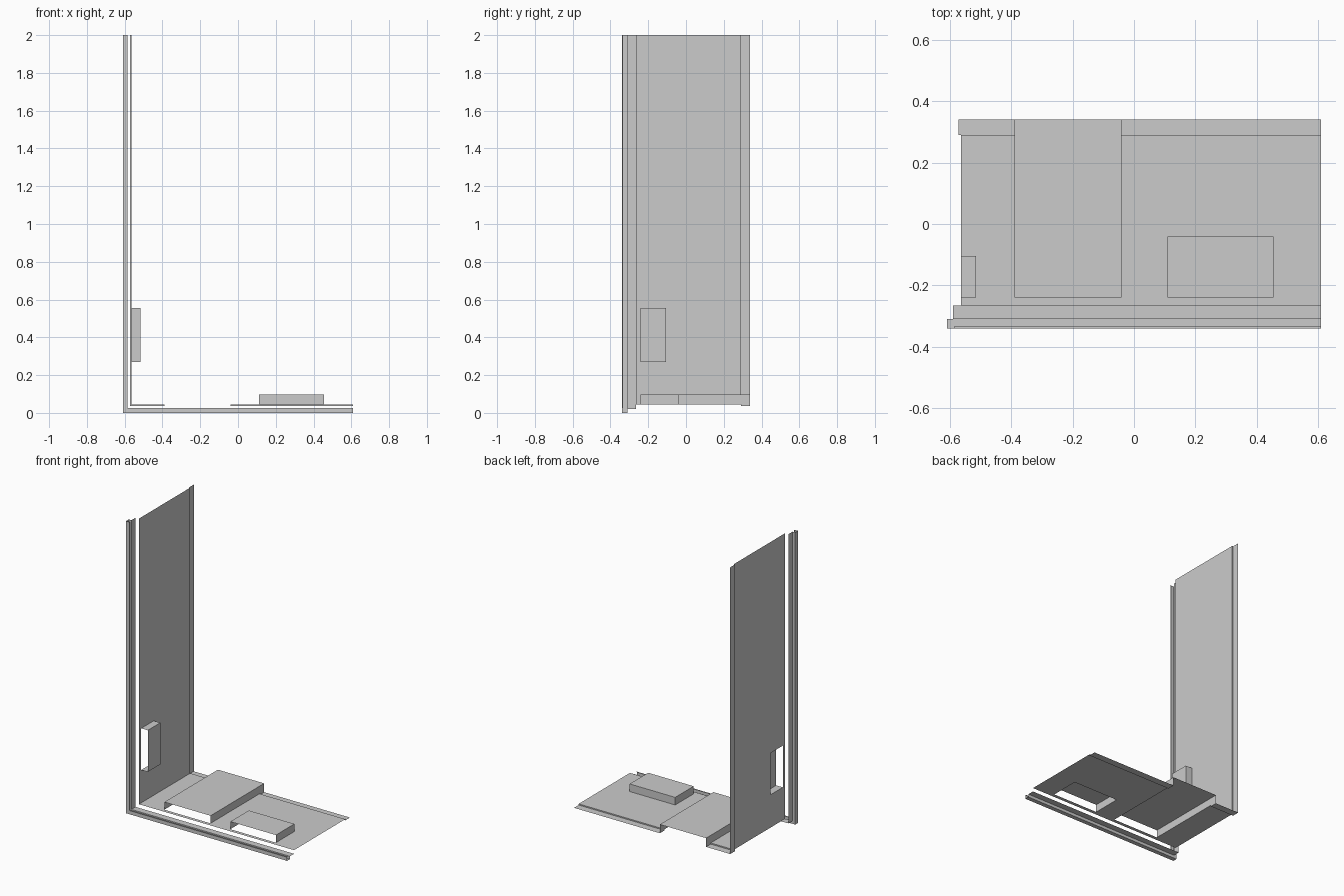
import bpy, bmesh

if "Cube" in bpy.data.objects:
    bpy.data.objects.remove(bpy.data.objects["Cube"])

LEFT, RIGHT, TOP = -0.61, 0.61, 2.0
FRONT, BACK = -0.34, 0.34
PANEL = 0.045      # inset of the main sheet from the outer corner
RAISED = 0.097     # height of the recess tops


def make(name, quads):
    """Build one open-sheet object from a list of quads."""
    bm = bmesh.new()
    for q in quads:
        bm.faces.new([bm.verts.new(p) for p in q])
    bmesh.ops.remove_doubles(bm, verts=bm.verts, dist=1e-4)
    bmesh.ops.recalc_face_normals(bm, faces=bm.faces)
    me = bpy.data.meshes.new(name)
    bm.to_mesh(me)
    bm.free()
    ob = bpy.data.objects.new(name, me)
    bpy.context.collection.objects.link(ob)
    return ob


def sheet(us, vs, holes, place):
    """Grid of quads, leaving out the cells listed as holes."""
    return [[place(us[i], vs[j]), place(us[i + 1], vs[j]),
             place(us[i + 1], vs[j + 1]), place(us[i], vs[j + 1])]
            for i in range(len(us) - 1) for j in range(len(vs) - 1)
            if (i, j) not in holes]


def trim(profile, path):
    """Sweep a (y, inset) profile along stations placed by functions of inset."""
    return [[s(o0, y0), t(o0, y0), t(o1, y1), s(o1, y1)]
            for s, t in zip(path, path[1:])
            for (y0, o0), (y1, o1) in zip(profile, profile[1:])]


def recess(x0, x1, y0, y1, z0, z1, missing):
    """Box with the named sides left open."""
    a, b, c, d = (x0, y0), (x1, y0), (x1, y1), (x0, y1)
    sides = {"front": (a, b), "right": (b, c), "back": (c, d), "left": (d, a)}
    quads = [[(*p, z0), (*q, z0), (*q, z1), (*p, z1)]
             for k, (p, q) in sides.items() if k not in missing]
    for k, z in (("bottom", z0), ("top", z1)):
        if k not in missing:
            quads.append([(*p, z) for p in (a, b, c, d)])
    return quads


def wall_top(o, y):
    return (LEFT + o, y, TOP)


def corner(o, y):
    return (LEFT + o, y, o)


def floor_at(x):
    return lambda o, y: (x, y, o)


# Stepped front frame with a folded lip, mitred at the lower corner
frame = [(-0.333, 0.025), (FRONT, 0.025), (FRONT, 0), (-0.31, 0),
         (-0.31, 0.02), (-0.265, 0.02)]
make("front_frame", trim(frame, [wall_top, corner, floor_at(RIGHT)]))

# Rear flange, interrupted by the through channel
flange = [(0.29, PANEL), (0.29, 0.037), (BACK, 0.037)]
make("rear_flange", trim(flange, [wall_top, corner, floor_at(-0.39)])
     + trim(flange, [floor_at(-0.04), floor_at(RIGHT)]))

# Side wall with an opening for its recess
wx = LEFT + PANEL
make("side_wall", sheet([-0.265, -0.24, -0.105, 0.29], [PANEL, 0.27, 0.555, TOP],
                        {(1, 1)}, lambda y, z: (wx, y, z)))
make("wall_recess", recess(wx, -0.515, -0.24, -0.105, 0.27, 0.555, ("front", "left")))

# Floor with openings for the channel and the small recess
make("floor", sheet([wx, -0.39, -0.04, 0.11, 0.455, RIGHT], [-0.265, -0.24, -0.04, 0.29],
                    {(1, 1), (1, 2), (3, 1)}, lambda x, y: (x, y, PANEL)))
make("floor_recess", recess(0.11, 0.455, -0.24, -0.04, PANEL, RAISED, ("front", "bottom")))

# Channel running through to the back, its sides dropping to the flange
open_sides = ("front", "back", "bottom")
channel = recess(-0.39, -0.04, -0.24, 0.29, PANEL, RAISED, open_sides)
channel += recess(-0.39, -0.04, 0.29, BACK, 0.037, RAISED, open_sides)
make("floor_channel", channel)
